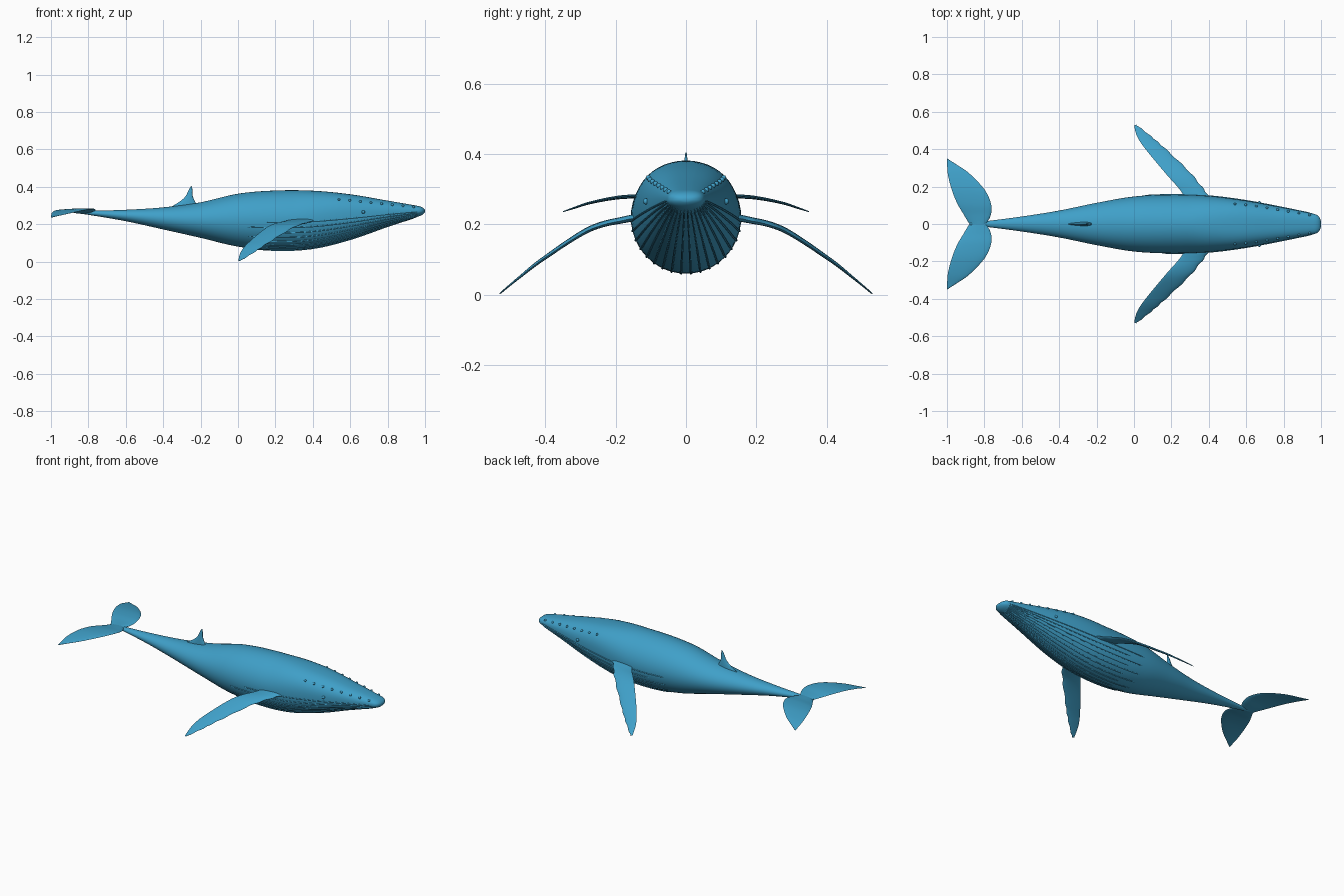
import bpy, bmesh, math
from mathutils import Vector

if "Cube" in bpy.data.objects:
    bpy.data.objects.remove(bpy.data.objects["Cube"])

mat = bpy.data.materials.new("whale_blue")
mat.diffuse_color = (0.05, 0.35, 0.58, 1)
mat.use_nodes = True
mat.node_tree.nodes["Principled BSDF"].inputs["Base Color"].default_value = mat.diffuse_color


def curve(pts, t):
    """Catmull-Rom through pts, t in 0..1."""
    f = min(max(t, 0), 1) * (len(pts) - 1)
    i = min(int(f), len(pts) - 2)
    f -= i
    p0, p1, p2, p3 = (Vector(pts[min(max(k, 0), len(pts) - 1)]) for k in range(i - 1, i + 3))
    return 0.5 * (2 * p1 + (p2 - p0) * f + (2 * p0 - 5 * p1 + 4 * p2 - p3) * f * f
                  + (3 * p1 - p0 - 3 * p2 + p3) * f ** 3)


def finish(name, bm, mirror=False, angle=50):
    bmesh.ops.recalc_face_normals(bm, faces=bm.faces)
    me = bpy.data.meshes.new(name)
    bm.to_mesh(me)
    bm.free()
    ob = bpy.data.objects.new(name, me)
    bpy.context.collection.objects.link(ob)
    me.materials.append(mat)
    if mirror:
        m = ob.modifiers.new("mirror", 'MIRROR')
        m.use_axis = (False, True, False)
    bpy.ops.object.select_all(action='DESELECT')
    ob.select_set(True)
    bpy.context.view_layer.objects.active = ob
    bpy.ops.object.shade_smooth_by_angle(angle=math.radians(angle))
    return ob


def loft(bm, rings):
    vs = [[bm.verts.new(p) for p in r] for r in rings]
    n = len(vs[0])
    for a, b in zip(vs, vs[1:]):
        for i in range(n):
            bm.faces.new((a[i], a[(i + 1) % n], b[(i + 1) % n], b[i]))
    bm.faces.new(vs[0])
    bm.faces.new(vs[-1])


# Body stations: x, top z, bottom z, half width
BODY = [(-0.88, .268, .260, .006), (-0.8, .271, .250, .014), (-0.6, .277, .216, .040),
        (-0.4, .290, .172, .072), (-0.2, .317, .127, .113), (0, .363, .080, .147),
        (0.2, .380, .060, .157), (0.4, .379, .070, .150), (0.6, .360, .118, .125),
        (0.8, .326, .188, .087), (0.95, .300, .237, .056), (0.98, .293, .247, .047),
        (0.995, .283, .258, .030), (1.0, .274, .266, .012)]


def station(x):
    lo, hi = 0.0, 1.0
    for _ in range(30):
        m = (lo + hi) / 2
        lo, hi = (m, hi) if curve([(b[0], 0, 0) for b in BODY], m).x < x else (lo, m)
    q = curve([(b[1], b[2], b[3]) for b in BODY], lo)
    return (q.x + q.y) / 2, (q.x - q.y) / 2, q.z


def fullness(x):
    return 2 + 0.6 * min(max((x - 0.3) / 0.25, 0), 1)


def skin(x, a, scale=1.0):
    zc, h, w = station(x)
    c, s = math.cos(a), math.sin(a)
    e = 2 / fullness(x) if s > 0 else 1
    y = math.copysign(abs(c) ** e, c) * w * scale
    z = math.copysign(abs(s) ** e, s) * h * scale
    return Vector((x, y, zc + z))


bm = bmesh.new()
xs = [-0.88 + 1.84 * i / 60 for i in range(61)] + [.97, .98, .988, .994, .998, 1.0]
loft(bm, [[skin(x, math.tau * k / 48) for k in range(48)] for x in xs])
finish("body", bm)

# Throat pleats: thin ridges fanning back from the chin
bm = bmesh.new()
PLEATS = 18
for i in range(PLEATS):
    a = math.radians(-4 - 172 * i / (PLEATS - 1))
    end = 0.05 + 0.10 * (i % 2)
    rings = []
    for j in range(33):
        x = 0.96 + (end - 0.96) * j / 32
        p = skin(x, a)
        out = Vector((0, math.cos(a), math.sin(a)))
        side = Vector((0, -math.sin(a), math.cos(a)))
        r = 0.0035 if 0 < j < 32 else 0.001
        rings.append([p + r * (out * math.cos(t) + side * math.sin(t))
                      for t in (math.tau * k / 6 for k in range(6))])
    loft(bm, rings)
finish("throat_pleats", bm)

# Head bumps and eyes
bm = bmesh.new()


def bump(x, z, r):
    zc, h, w = station(x)
    s = min(max((z - zc) / h, 0), 0.97) ** (fullness(x) / 2)
    p = skin(x, math.asin(s), 1.01)
    for v in bmesh.ops.create_uvsphere(bm, u_segments=12, v_segments=8, radius=r)["verts"]:
        v.co += p


for i in range(8):
    bump(0.54 + 0.057 * i, 0.332 - 0.0057 * i, 0.007)
finish("head_bumps", bm, True)
bm = bmesh.new()
bump(0.67, 0.265, 0.009)
finish("eyes", bm, True)


def blade(name, lead, trail, thick, steps, scallop=0.0, mirror=True):
    """Lens-section fin between a leading and a trailing edge."""
    bm = bmesh.new()
    rings = []
    for i in range(steps + 1):
        t = i / steps
        l, r = curve(lead, t), curve(trail, t)
        span = curve(lead, min(t + .02, 1)) - curve(lead, max(t - .02, 0))
        chord = r - l
        nrm = chord.cross(span).normalized()
        l = l - chord.normalized() * scallop * math.sin(t * math.tau * 9) * (1 - t * .5)
        th = thick * (1 - 0.85 * t)
        ring = []
        for k in range(20):
            a = math.tau * k / 20
            u = (1 - math.cos(a)) / 2
            ring.append(l.lerp(r, u) + nrm * th * math.sin(a) * (1.25 - 0.7 * u))
        rings.append(ring)
    loft(bm, rings)
    return finish(name, bm, mirror)


# Long pectoral flippers with knobbly leading edge
blade("flippers",
      [(.43, .11, .222), (.385, .17, .213), (.30, .275, .184), (.165, .405, .102), (.09, .47, .052), (.012, .531, .003)],
      [(.28, .10, .225), (.255, .17, .217), (.165, .275, .190), (.058, .405, .104), (.016, .47, .053), (.001, .525, .005)],
      0.012, 72, 0.004)

# Tail flukes
blade("tail_flukes",
      [(-.79, -.0, .266), (-.765, .05, .272), (-.765, .11, .280), (-.80, .185, .279), (-.88, .27, .263), (-.96, .325, .245), (-.999, .35, .236)],
      [(-.88, -.0, .262), (-.91, .05, .268), (-.945, .11, .275), (-.975, .185, .274), (-.995, .265, .261), (-.999, .32, .245), (-1.0, .347, .237)],
      0.009, 40)

# Dorsal fin
blade("dorsal_fin",
      [(-.215, 0, .295), (-.232, 0, .325), (-.243, 0, .355), (-.244, 0, .385), (-.246, 0, .404)],
      [(-.370, 0, .285), (-.310, 0, .322), (-.280, 0, .350), (-.264, 0, .382), (-.252, 0, .402)],
      0.012, 20, 0, False)
